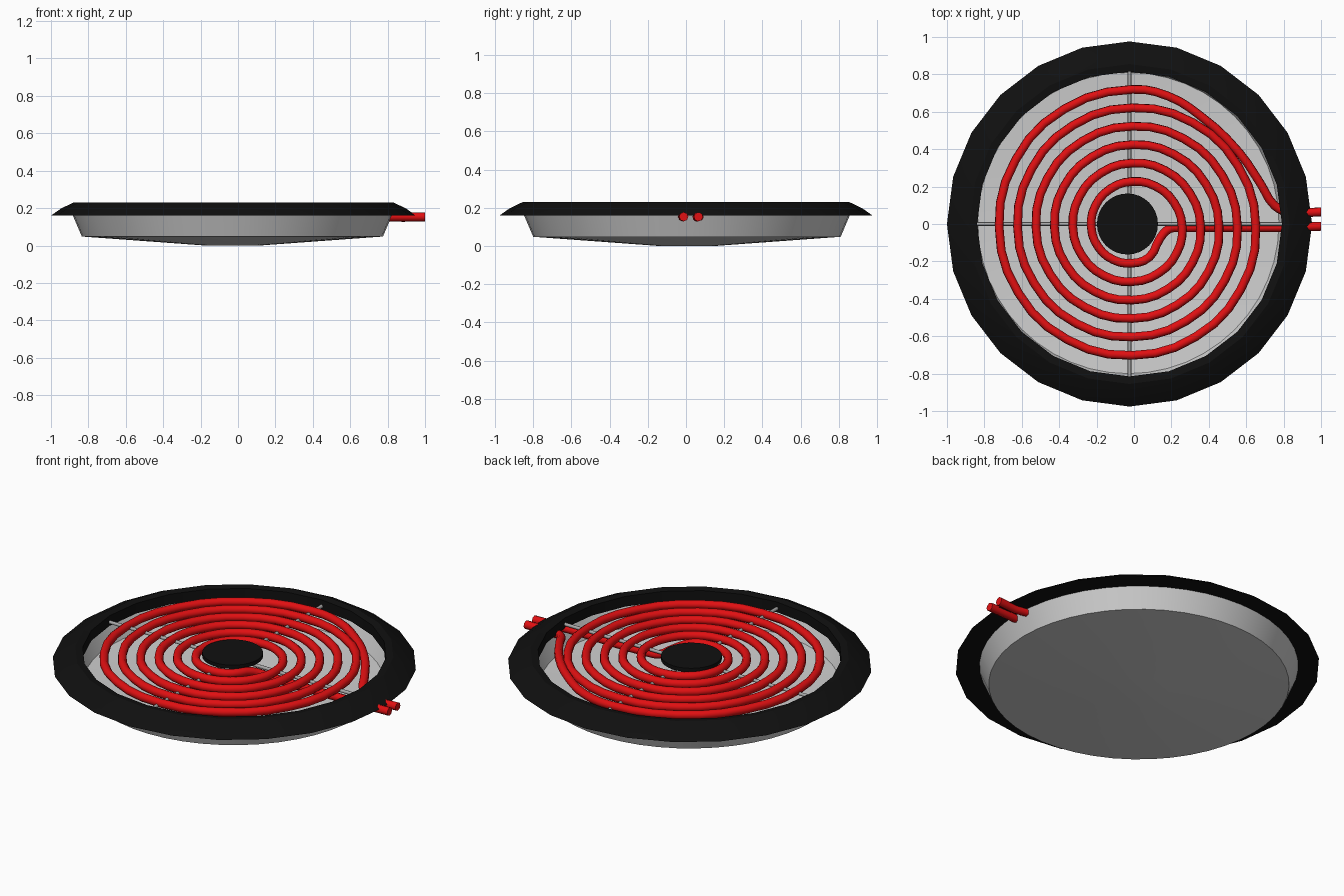
import bpy, bmesh, math

if "Cube" in bpy.data.objects:
    bpy.data.objects.remove(bpy.data.objects["Cube"])

CX = -0.024  # axis of the round parts


def material(name, color):
    m = bpy.data.materials.new(name)
    m.use_nodes = True
    m.diffuse_color = (*color, 1)
    m.node_tree.nodes["Principled BSDF"].inputs["Base Color"].default_value = (*color, 1)
    return m


black = material("black_enamel", (0.005, 0.005, 0.005))
steel = material("polished_steel", (0.62, 0.62, 0.62))
wire = material("dull_steel", (0.4, 0.4, 0.4))
red = material("hot_red", (0.75, 0.005, 0.006))


def smooth(ob, angle=30):
    bpy.ops.object.select_all(action='DESELECT')
    ob.select_set(True)
    bpy.context.view_layer.objects.active = ob
    bpy.ops.object.shade_smooth_by_angle(angle=math.radians(angle))


def lathe(name, profile, mat, sides=24, closed=False, center=(CX, 0)):
    """Spin a (radius, height) profile around the vertical axis."""
    bm = bmesh.new()
    verts = [bm.verts.new((r, 0, z)) for r, z in profile]
    pairs = list(zip(verts, verts[1:]))
    if closed:
        pairs.append((verts[-1], verts[0]))
    edges = [bm.edges.new(p) for p in pairs]
    bmesh.ops.spin(bm, geom=verts + edges, axis=(0, 0, 1), cent=(0, 0, 0),
                   angle=2 * math.pi, steps=sides, use_merge=True)
    bmesh.ops.remove_doubles(bm, verts=bm.verts, dist=1e-4)
    bmesh.ops.recalc_face_normals(bm, faces=bm.faces)
    me = bpy.data.meshes.new(name)
    bm.to_mesh(me)
    bm.free()
    ob = bpy.data.objects.new(name, me)
    ob.location = (*center, 0)
    me.materials.append(mat)
    bpy.context.collection.objects.link(ob)
    smooth(ob)
    return ob


# Trim ring around the rim
lathe("trim_ring", [(0.976, 0.16), (0.922, 0.198), (0.855, 0.23),
                    (0.815, 0.224), (0.815, 0.164)], black, closed=True)

# Shallow drip pan
lathe("drip_pan", [(0, 0), (0.16, 0.001), (0.805, 0.048), (0.855, 0.165)],
      steel, sides=48, center=(-0.03, 0.005))

# Centre cap
lathe("centre_cap", [(0, 0.2), (0.163, 0.2), (0.163, 0.222), (0, 0.222)],
      black, sides=32, center=(-0.035, 0))

# Crossed support rods
for name, rot in (("support_rod_x", (0, math.pi / 2, 0)), ("support_rod_y", (math.pi / 2, 0, 0))):
    bpy.ops.mesh.primitive_cylinder_add(vertices=8, radius=0.01, depth=1.65,
                                        location=(CX, 0, 0.186), rotation=rot)
    rod = bpy.context.object
    rod.name = name
    rod.data.materials.append(wire)
    smooth(rod, 60)

# Heating coil: inner lead, clockwise spiral, outer lead
COIL_Z, LEAD_Z = 0.196, 0.153
path = [(1, -0.012, LEAD_Z), (0.82, -0.018, LEAD_Z), (0.25, -0.02, LEAD_Z),
        (0.19, -0.025, 0.16), (0.14, -0.075, 0.185)]
STEPS = 12
for i in range(-1, int(5.5 * STEPS) + 1):
    t = i / STEPS
    a = -math.pi / 2 - 2 * math.pi * t
    r = 0.194 + 0.0985 * t
    path.append((-0.01 + r * math.cos(a), -0.016 + r * math.sin(a), COIL_Z))
path += [(0.18, 0.685, COIL_Z), (0.353, 0.58, COIL_Z), (0.56, 0.385, COIL_Z),
         (0.68, 0.21, 0.185), (0.75, 0.1, 0.165), (0.82, 0.065, LEAD_Z), (1, 0.065, LEAD_Z)]

curve = bpy.data.curves.new("heating_coil", 'CURVE')
curve.dimensions = '3D'
curve.bevel_depth = 0.024
curve.bevel_resolution = 2
curve.resolution_u = 3
curve.use_fill_caps = True
spline = curve.splines.new('BEZIER')
spline.bezier_points.add(len(path) - 1)
for point, co in zip(spline.bezier_points, path):
    point.co = co
    point.handle_left_type = point.handle_right_type = 'AUTO'
curve.materials.append(red)
coil = bpy.data.objects.new("heating_coil", curve)
bpy.context.collection.objects.link(coil)
bpy.ops.object.select_all(action='DESELECT')
coil.select_set(True)
bpy.context.view_layer.objects.active = coil
bpy.ops.object.convert(target='MESH')
smooth(bpy.context.object, 50)
